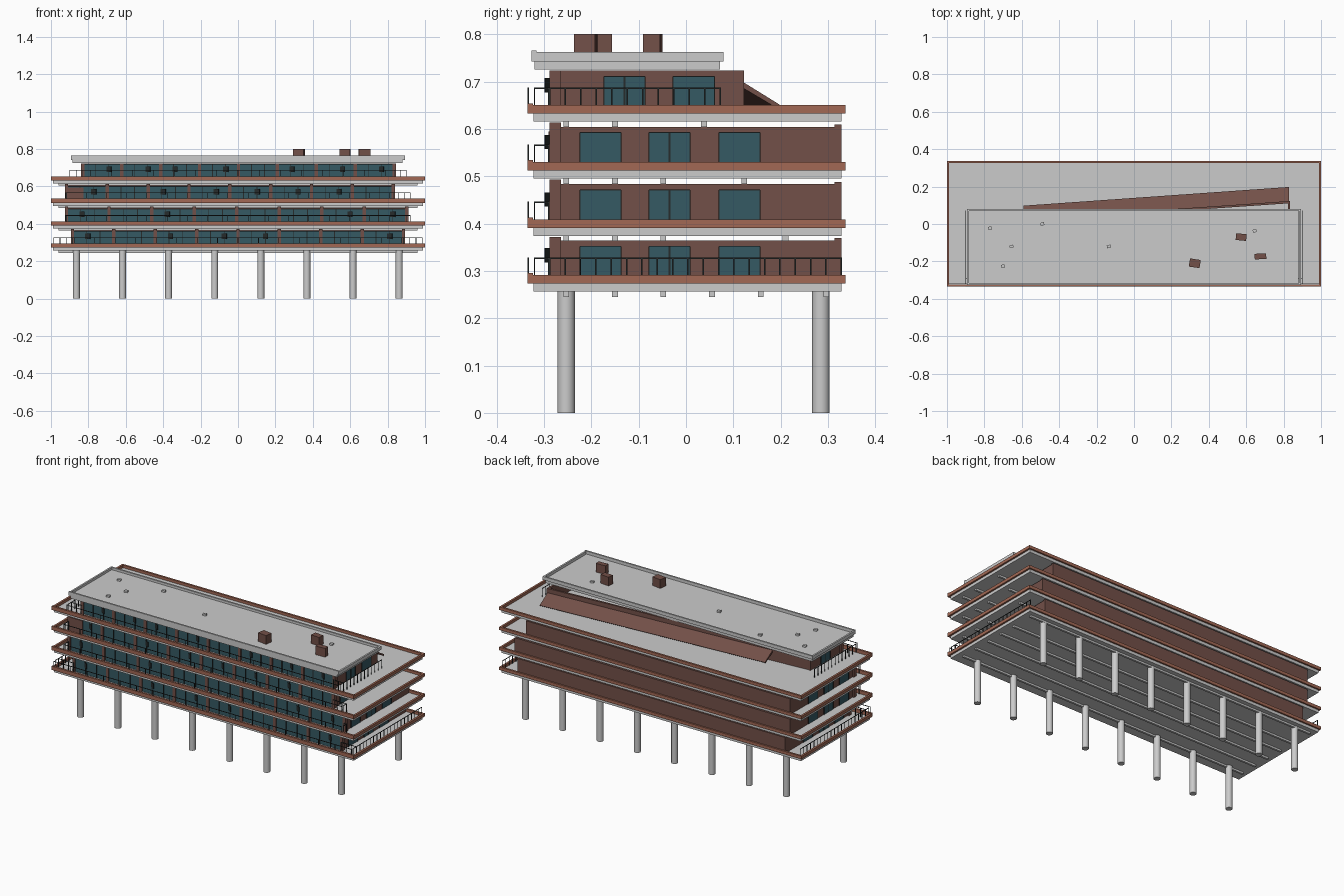
import bpy, bmesh, math, random
from mathutils import Matrix, Vector

if "Cube" in bpy.data.objects:
    bpy.data.objects.remove(bpy.data.objects["Cube"])

random.seed(4)


def material(name, rgb):
    m = bpy.data.materials.new(name)
    m.diffuse_color = (*rgb, 1)
    m.use_nodes = True
    m.node_tree.nodes["Principled BSDF"].inputs["Base Color"].default_value = m.diffuse_color
    return m


BRICK = material("brick_band", (0.36, 0.14, 0.09))
WALL = material("brown_wall", (0.17, 0.08, 0.065))
GLASS = material("glass", (0.035, 0.10, 0.125))
METAL = material("dark_metal", (0.02, 0.025, 0.025))


def boxes(name, items, mat=None):
    """One object from boxes given as (x0, x1, y0, y1, z0, z1[, turn about z])."""
    bm = bmesh.new()
    for b in items:
        x0, x1, y0, y1, z0, z1 = b[:6]
        turn = Matrix.Rotation(b[6] if len(b) > 6 else 0, 4, 'Z')
        bmesh.ops.create_cube(bm, size=1, matrix=Matrix.Translation(
            ((x0 + x1) / 2, (y0 + y1) / 2, (z0 + z1) / 2)) @ turn
            @ Matrix.Diagonal((x1 - x0, y1 - y0, z1 - z0, 1)))
    me = bpy.data.meshes.new(name)
    bm.to_mesh(me)
    bm.free()
    ob = bpy.data.objects.new(name, me)
    bpy.context.collection.objects.link(ob)
    if mat:
        me.materials.append(mat)
    return ob


def prism(name, profile, offset, mat):
    """Closed solid: polygon of 3D points extruded by an offset."""
    bm = bmesh.new()
    f = bm.faces.new([bm.verts.new(p) for p in profile])
    r = bmesh.ops.extrude_face_region(bm, geom=[f])
    moved = [v for v in r["geom"] if isinstance(v, bmesh.types.BMVert)]
    bmesh.ops.translate(bm, verts=moved, vec=Vector(offset))
    if f.is_valid is False or len(bm.faces) < len(profile) + 2:
        bm.faces.new([v for v in bm.verts if v not in moved])
    bmesh.ops.recalc_face_normals(bm, faces=bm.faces)
    me = bpy.data.meshes.new(name)
    bm.to_mesh(me)
    bm.free()
    me.materials.append(mat)
    bpy.context.collection.objects.link(bpy.data.objects.new(name, me))


def rim(x, y0, y1, z0, z1, t, front_extra=0):
    """Four bars of a rectangular upstand."""
    return [(-x, x, y0, y0 + t, z0, z1 + front_extra), (-x, x, y1 - t, y1, z0, z1),
            (-x, -x + t, y0 + t, y1 - t, z0, z1), (x - t, x, y0 + t, y1 - t, z0, z1)]


def rail(a, b, fixed, along_x, z0, z1, step=0.033):
    """Handrail with thin posts along x or y."""
    t = 0.0015
    n = max(1, round((b - a) / step))
    spans = [(a - t, b + t, z1 - 2 * t, z1)]
    spans += [(a + (b - a) * i / n - t, a + (b - a) * i / n + t, z0, z1) for i in range(n + 1)]
    if along_x:
        return [(p, q, fixed - t, fixed + t, u, v) for p, q, u, v in spans]
    return [(fixed - t, fixed + t, p, q, u, v) for p, q, u, v in spans]


# Ground columns in two rows
for row, y in (("front", -0.253), ("back", 0.285)):
    for i in range(8):
        bpy.ops.mesh.primitive_cylinder_add(vertices=24, radius=0.0185, depth=0.256,
                                            location=(-0.864 + i * 0.2465, y, 0.128))
        bpy.context.object.name = f"{row}_column_{i + 1}"
        bpy.ops.object.shade_smooth_by_angle()

# Floors: slab base, wall top, next slab, left wall, right wall, beam positions
FLOORS = [
    (0.256, 0.364, 0.374, -0.885, 0.885, (-0.253, -0.15, -0.048, 0.055, 0.158, 0.296)),
    (0.374, 0.483, 0.495, -0.917, 0.903, (-0.253, -0.15, -0.048, 0.21)),
    (0.495, 0.604, 0.615, -0.917, 0.83, (-0.253, -0.15, -0.048, 0.123)),
    (0.615, 0.723, 0.725, -0.83, 0.835, (-0.253, -0.15, 0.038)),
]
for k, (zs, zt, zn, xl, xr, beams) in enumerate(FLOORS):
    n = k + 1
    zf = zs + 0.017
    top = k == 3
    # Slab, ceiling beams and brick edge band
    boxes(f"floor_slab_{n}", [(-0.99, 0.99, -0.322, 0.328, zs, zf + 0.002)])
    boxes(f"slab_beams_{n}", [(-0.96, 0.96, y - 0.006, y + 0.006, zs - 0.011, zs + 0.002)
                              for y in beams])
    boxes(f"brick_edge_{n}", rim(1.0, -0.335, 0.337, zf, zf + 0.018, 0.012, 0.004), BRICK)

    # Side walls and back wall
    yb = 0.115 if top else 0.32
    boxes(f"side_walls_{n}", [(xl, xl + 0.012, -0.264, 0.01 if top else yb, zf, zt),
                              (xr - 0.012, xr, -0.264, yb, zf, zt)], WALL)
    if top:
        prism("back_wall_4", [(xl, 0.008, zf), (xr, 0.123, zf), (xr, 0.111, zf), (xl, -0.004, zf)],
              (0, 0, zt - zf), WALL)
    else:
        boxes(f"back_wall_{n}", [(xl, xr, 0.314, 0.328, zf, zt + 0.005)], WALL)

    # Side windows with frames
    wins = [(-0.173, -0.087), (-0.027, 0.06)] if top else \
        [(-0.224, -0.137), (-0.078, 0.008), (0.07, 0.156)]
    panes, frames = [], []
    for x, s in ((xl, -1), (xr, 1)):
        for i, (a, b) in enumerate(wins):
            if top and s < 0 and b > 0.01:
                continue
            g = sorted((x - s * 0.004, x + s * 0.002))
            f = sorted((x, x + s * 0.004))
            panes.append((*g, a, b, zf, zt - 0.012))
            frames += [(*f, y - 0.001, y + 0.001, zf, zt - 0.012) for y in (a, b)]
            frames.append((*f, a, b, zt - 0.013, zt - 0.011))
            if i == (0 if top else 1):
                frames.append((*f, (a + b) / 2 - 0.002, (a + b) / 2 + 0.002, zf, zt - 0.012))
    boxes(f"side_windows_{n}", panes, GLASS)
    boxes(f"side_window_frames_{n}", frames, METAL)

    # Glazed front: pillars, panes, mullions and small opening lights
    bays = 8
    w = (xr - xl) / bays
    ends = [xl + i * w for i in range(bays + 1)]
    boxes(f"front_pillars_{n}", [(x - 0.009, x + 0.009, -0.288, -0.264, zf, zn - 0.002)
                                 for x in ends], WALL)
    first = 1 if k == 2 else 0
    boxes(f"front_glass_{n}", [(x + 0.009, x + w - 0.009, -0.282, -0.278, zf, zt - 0.004)
                               for x in ends[:-1]], GLASS)
    if first:
        boxes("front_brick_panel", [(xl, xl + 0.09, -0.29, -0.27, zf, zt - 0.01)], WALL)
    bars = [(xl, xr, -0.286, -0.278, zt - 0.006, zt - 0.002)]
    for x in ends[:-1]:
        for j in (1, 2):
            m = x + w * j / 3
            bars.append((m - 0.002, m + 0.002, -0.286, -0.278, zf, zt - 0.004))
    boxes(f"front_mullions_{n}", bars, METAL)
    vents = []
    for x in ends[:-1]:
        if random.random() < 0.6:
            m = x + w * random.choice((0.3, 0.6))
            vents.append((m, m + 0.03, -0.292, -0.289, zf + 0.045, zf + 0.075, -0.5))
    boxes(f"opening_lights_{n}", vents, METAL)

    # Balcony railings
    zr = zf + 0.055
    xe = 0.985 if k == 0 else (0.9 if top else 0.92)
    bars = rail(-xe, xe, -0.333, True, zf, zr, 0.11)
    yend = (0.328, -0.29, -0.29, 0.072)[k]
    for s in (-1, 1):
        bars += rail(-0.32, yend, s * xe, False, zf, zr)
    bars += rail(xr, xe, -0.29, True, zf, zr) + rail(-xe, xl, -0.29, True, zf, zr)
    boxes(f"balcony_railing_{n}", bars, METAL)

# Sloping panel leaning on the top storey, skewed against the grid
prism("sloping_panel", [(0.83, 0.122, 0.698), (0.83, 0.198, 0.651),
                        (0.83, 0.190, 0.645), (0.83, 0.114, 0.690)],
      (-1.42, -0.1, 0), WALL)

# Roof slab, upstand, chimneys and vents
boxes("roof_slab", [(-0.885, 0.88, -0.32, 0.072, 0.725, 0.748)])
boxes("roof_upstand", rim(0.893, -0.326, 0.079, 0.742, 0.762, 0.01, 0.004))
boxes("chimneys", [(x - a, x + a, y - b, y + b, 0.745, 0.8, r) for x, y, a, b, r in (
    (0.325, -0.21, 0.029, 0.022, -0.15), (0.573, -0.07, 0.028, 0.018, -0.1),
    (0.676, -0.173, 0.031, 0.015, 0.05))], WALL)
boxes("roof_vents", [(x - 0.01, x + 0.01, y - 0.008, y + 0.008, 0.745, 0.758, 0.2)
                     for x, y in ((-0.655, -0.12), (-0.49, 0), (-0.70, -0.225),
                                  (-0.77, -0.022), (-0.135, -0.12), (0.645, -0.037))])
